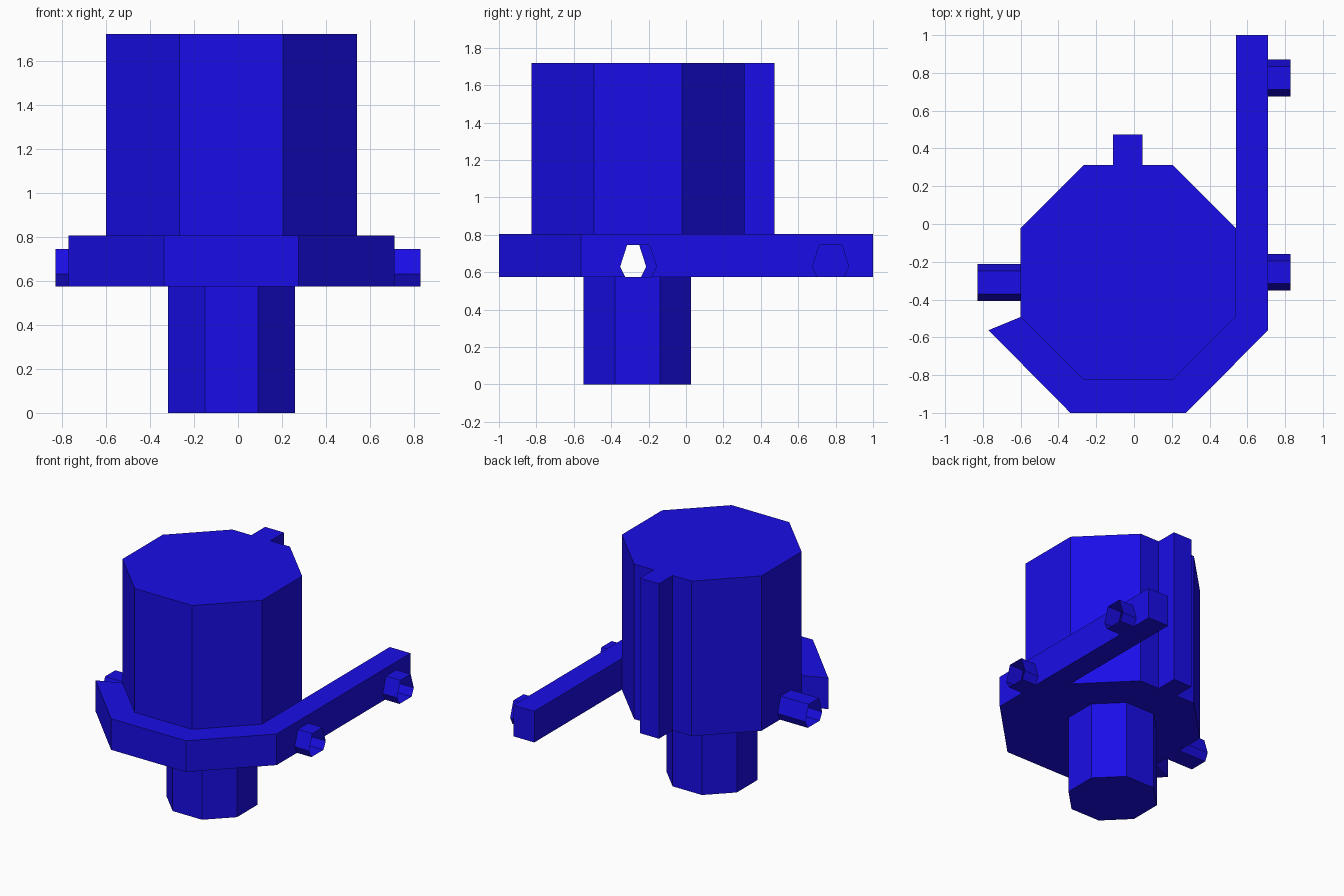
import bpy

if "Cube" in bpy.data.objects:
    bpy.data.objects.remove(bpy.data.objects["Cube"])

Z0, Z1, Z2 = 0.575, 0.805, 1.72      # body base, strap top, body top

blue = bpy.data.materials.new("blue")
blue.diffuse_color = (0.01, 0.004, 0.8, 1)
blue.use_nodes = True
blue.node_tree.nodes["Principled BSDF"].inputs["Base Color"].default_value = blue.diffuse_color


def make(name, faces):
    """Build one object from polygons, welding shared corners."""
    index, polys = {}, []
    for f in faces:
        polys.append([index.setdefault(tuple(round(c, 4) for c in p), len(index)) for p in f])
    mesh = bpy.data.meshes.new(name)
    mesh.from_pydata(list(index), [], polys)
    mesh.materials.append(blue)
    ob = bpy.data.objects.new(name, mesh)
    bpy.context.collection.objects.link(ob)
    return ob


def octagon(cx, cy, r, h):
    """Counter-clockwise from the left end of the front side."""
    return [(cx + x, cy + y) for x, y in
            ((-h, -r), (h, -r), (r, -h), (r, h), (h, r), (-h, r), (-r, h), (-r, -h))]


def walls(path, z0, z1):
    return [[(*a, z0), (*b, z0), (*b, z1), (*a, z1)] for a, b in zip(path, path[1:])]


def cap(outline, z, up=True):
    f = [(*p, z) for p in outline]
    return f if up else f[::-1]


def hexagon(c):
    """Peg section in y, z: from bottom left, over the top, to bottom right."""
    return [(c - .07, Z0), (c - .097, .63), (c - .06, .745),
            (c + .06, .745), (c + .097, .63), (c + .07, Z0)]


def peg_wall(x, y0, y1, centres, s):
    """Side wall with an opening for each hollow peg."""
    pts = [(y0, Z0)] + [p for c in centres for p in hexagon(c)] + [(y1, Z0), (y1, Z1), (y0, Z1)]
    f = [(x, *p) for p in pts]
    return f if s > 0 else f[::-1]


def peg(name, c, x0, x1):
    h = hexagon(c)
    faces = []
    for a, b in zip(h, h[1:] + h[:1]):
        f = [(x0, *a), (x1, *a), (x1, *b), (x0, *b)]
        faces.append(f if x1 > x0 else f[::-1])
    make(name, faces)


body = octagon(-.03, -.257, .57, .235)
stem = octagon(-.03, -.26, .288, .12)
yb = body[4][1]
key = [(.045, yb), (.045, .473), (-.11, .473), (-.11, yb)]

# hollow octagonal body with a key rib at the back; open where the strap joins
back = body[3:5] + key + body[5:7]
faces = walls(body[6:] + body[:4], Z1, Z2) + walls(back, Z0, Z2)
faces.append(peg_wall(body[7][0], body[7][1], body[6][1], [-.31], -1))
faces.append(cap(body[:5] + key + body[5:], Z2))
faces.append(cap(key, Z0, False))
for i in range(8):
    j = (i + 1) % 8
    faces.append(cap([body[i], body[j], stem[j], stem[i]], Z0, False))
make("body", faces)

# octagonal stem
make("stem", walls(stem + stem[:1], 0, Z0) + [cap(stem, 0, False)])

# strap around the front, running on as a straight arm at the right
path = [body[7], (-.77, -.562), (-.337, -1), (.275, -1), (.71, -.562),
        (.71, 1), (body[3][0], 1), body[3]]
outline = path + [body[2], body[1], body[0]]
faces = walls(path[:5], Z0, Z1) + walls(path[5:], Z0, Z1)
faces.append(peg_wall(.71, -.562, 1, [-.255, .773], 1))
faces += [cap(outline, Z1), cap(outline, Z0, False)]
make("strap", faces)

# open hexagonal pegs
peg("right_front_peg", -.255, .71, .828)
peg("right_back_peg", .773, .71, .828)
peg("left_peg", -.31, body[7][0], -.828)
